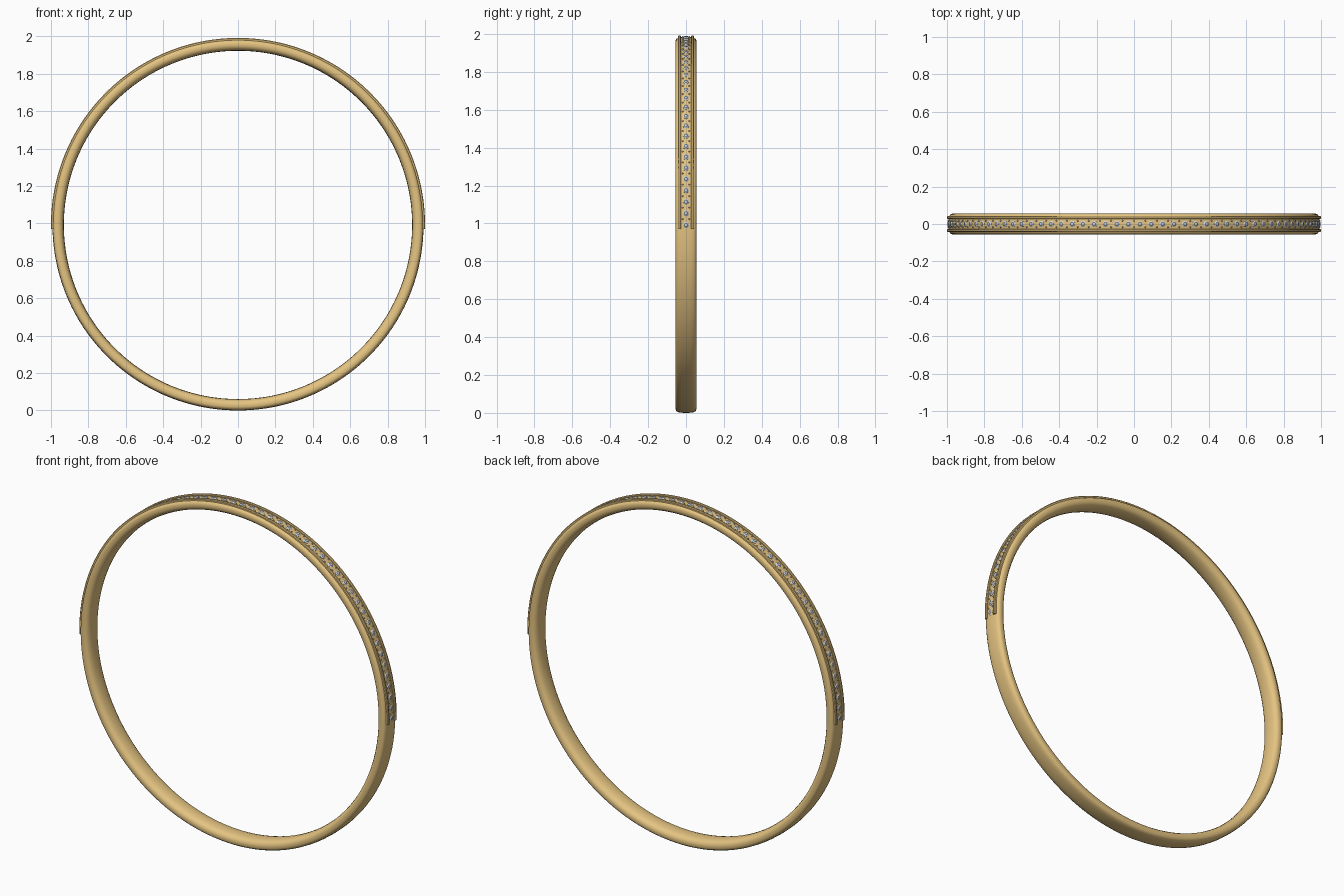
import bpy, math
from mathutils import Matrix, Vector

if "Cube" in bpy.data.objects:
    bpy.data.objects.remove(bpy.data.objects["Cube"])

CZ = 0.992  # height of the ring centre


def material(name, color):
    m = bpy.data.materials.new(name)
    m.diffuse_color = color
    m.use_nodes = True
    m.node_tree.nodes["Principled BSDF"].inputs["Base Color"].default_value = m.diffuse_color
    return m


gold = material("gold", (0.78, 0.55, 0.22, 1))
silver = material("pale_stone", (0.62, 0.66, 0.72, 1))


def make(name, verts, faces, mat, smooth=None):
    me = bpy.data.meshes.new(name)
    me.from_pydata(verts, [], faces)
    me.materials.append(mat)
    ob = bpy.data.objects.new(name, me)
    bpy.context.collection.objects.link(ob)
    bpy.ops.object.select_all(action='DESELECT')
    ob.select_set(True)
    bpy.context.view_layer.objects.active = ob
    if smooth:
        bpy.ops.object.shade_smooth_by_angle(angle=math.radians(smooth))
    return ob


def sweep(name, profile, a0, a1, steps, mat):
    """Sweep a (y, radius) profile around the ring between two angles."""
    closed = abs(a1 - a0) > 359.9
    rings = steps if closed else steps + 1
    n = len(profile)
    verts, faces = [], []
    for i in range(rings):
        a = math.radians(a0 + (a1 - a0) * i / steps)
        verts += [(r * math.cos(a), y, CZ + r * math.sin(a)) for y, r in profile]
    for i in range(steps):
        p, q = i * n, ((i + 1) % rings) * n
        for j in range(n):
            k = (j + 1) % n
            faces.append((p + j, p + k, q + k, q + j))
    if not closed:
        faces += [tuple(range(n))[::-1], tuple(range((rings - 1) * n, rings * n))]
    return make(name, verts, faces, mat, 40)


# Plain band: gently crowned outside, domed comfort-fit inside
half = [(0.0, 0.992), (0.025, 0.991), (0.042, 0.988), (0.051, 0.982), (0.055, 0.973),
        (0.055, 0.958), (0.050, 0.946), (0.040, 0.938), (0.024, 0.933), (0.0, 0.931)]
sweep("band", half + [(-y, r) for y, r in half[-2:0:-1]], 0, 360, 192, gold)

# Two raised rails edging the stone channel on the upper half
for side, label in ((-1, "front"), (1, "back")):
    c = side * 0.034
    prof = [(c - 0.008, 0.98), (c + 0.008, 0.98), (c + 0.008, 0.996),
            (c + 0.004, 1.0), (c - 0.004, 1.0), (c - 0.008, 0.996)]
    sweep(label + "_rail", prof, -1.3, 181.3, 96, gold)


def repeat(name, loops, sides, angles, offsets, mat, smooth=None):
    """Copies of a small turned shape, (radius, height) loops, pointing outward."""
    verts, faces = [], []
    for deg in angles:
        rot = Matrix.Rotation(math.radians(90 - deg), 4, 'Y')
        for off in offsets:
            b = len(verts)
            for r, h in loops:
                for s in range(sides):
                    t = 2 * math.pi * s / sides
                    v = rot @ Vector((r * math.cos(t), off + r * math.sin(t), h))
                    verts.append((v.x, v.y, v.z + CZ))
            for l in range(len(loops) - 1):
                for s in range(sides):
                    e = (s + 1) % sides
                    p = b + l * sides
                    faces.append((p + s, p + e, p + sides + e, p + sides + s))
            top = b + (len(loops) - 1) * sides
            faces.append(tuple(range(top, top + sides)))
    return make(name, verts, faces, mat, smooth)


# Row of round cut stones, with paired bead prongs in the gaps
COUNT = 52
step = 180 / (COUNT - 1)
repeat("stones", [(0.009, 0.985), (0.0165, 0.992), (0.0165, 0.993), (0.009, 0.998)], 8,
       [i * step for i in range(COUNT)], [0], silver)
repeat("bead_prongs", [(0.004, 0.988), (0.004, 0.994), (0.002, 0.997)], 6,
       [(i + 0.5) * step for i in range(COUNT - 1)], [-0.017, 0.017], silver, 60)
